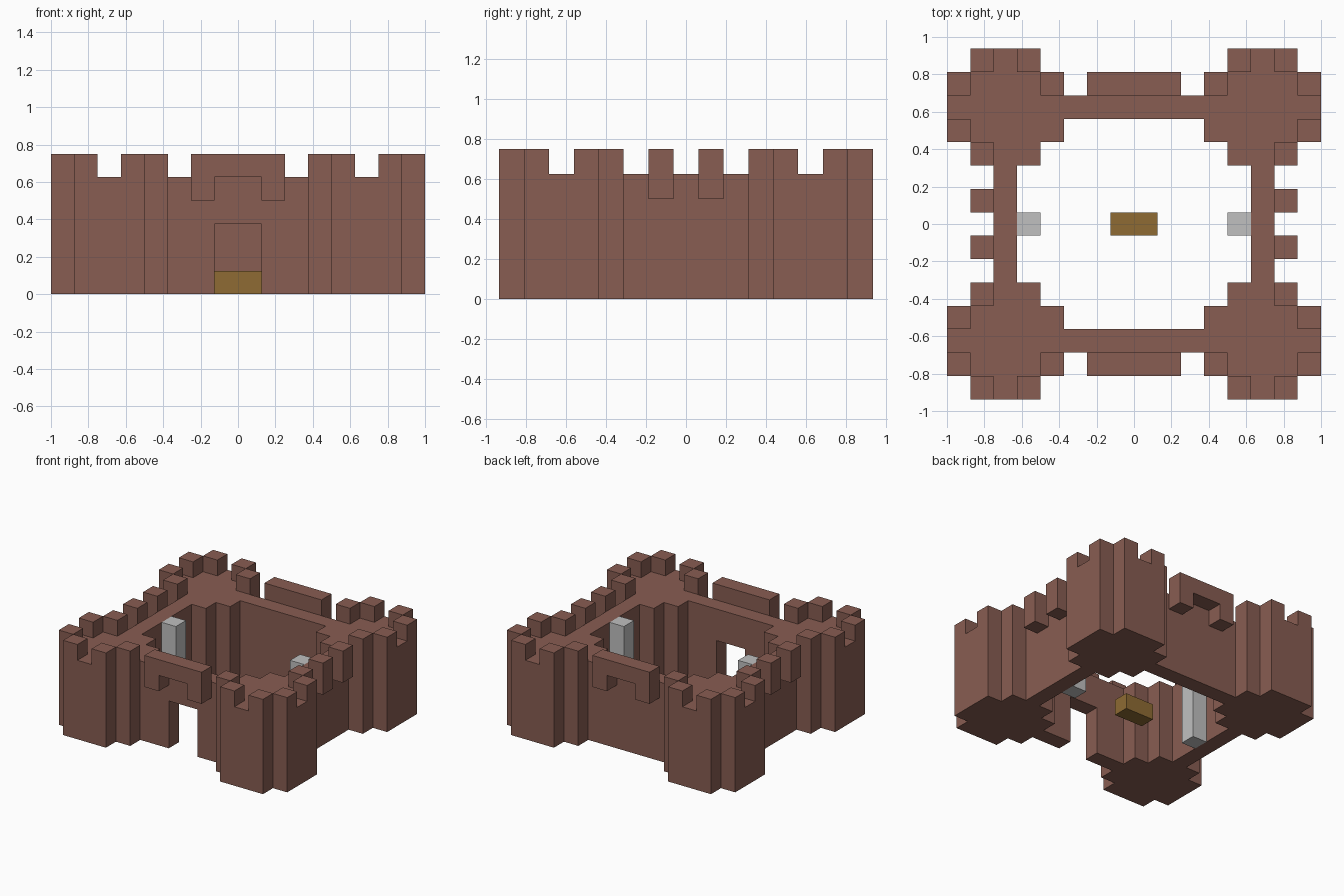
import bpy
import bmesh
from mathutils import Vector

cube = bpy.data.objects.get("Cube")
if cube:
    bpy.data.objects.remove(cube, do_unlink=True)

U = 0.125           # building block size
WALL_TOP = 5 * U
RIM_TOP = 6 * U


def make_material(name, rgb):
    def linear(v):
        v /= 255
        return v / 12.92 if v <= 0.04045 else ((v + 0.055) / 1.055) ** 2.4
    colour = [linear(v) for v in rgb] + [1]
    mat = bpy.data.materials.new(name)
    mat.use_nodes = True
    mat.diffuse_color = colour
    mat.node_tree.nodes["Principled BSDF"].inputs["Base Color"].default_value = colour
    return mat


brick = make_material("brick_brown", (136, 93, 82))
silver = make_material("silver_grey", (192, 192, 192))
gold = make_material("dark_gold", (142, 107, 51))


def prism(name, points, direction, mat):
    """Extrude a closed outline along a direction."""
    bm = bmesh.new()
    face = bm.faces.new([bm.verts.new(p) for p in points])
    out = bmesh.ops.extrude_face_region(bm, geom=[face], use_keep_orig=True)
    moved = [g for g in out["geom"] if isinstance(g, bmesh.types.BMVert)]
    bmesh.ops.translate(bm, verts=moved, vec=Vector(direction))
    bmesh.ops.recalc_face_normals(bm, faces=bm.faces)
    mesh = bpy.data.meshes.new(name)
    bm.to_mesh(mesh)
    bm.free()
    mesh.materials.append(mat)
    obj = bpy.data.objects.new(name, mesh)
    bpy.context.collection.objects.link(obj)
    return obj


def box(name, centre, size, mat):
    """Box given by its bottom centre and size."""
    (x, y, z), (w, d, h) = centre, size
    outline = [(x + i * w / 2, y + j * d / 2, z)
               for i, j in ((-1, -1), (1, -1), (1, 1), (-1, 1))]
    return prism(name, outline, (0, 0, h), mat)


# Corner towers: cross-shaped plan, six merlons on the outward arms
a, b = 1.5 * U, 2.5 * U
cross = [(a, -b), (a, -a), (b, -a), (b, a), (a, a), (a, b),
         (-a, b), (-a, a), (-b, a), (-b, -a), (-a, -a), (-a, -b)]
merlons = [(2, 1), (2, -1), (1, 2), (-1, 2), (-2, 1), (1, -2)]
for sy, depth in ((-1, "front"), (1, "back")):
    for sx, side in ((-1, "right"), (1, "left")):
        cx, cy = sx * 5.5 * U, sy * 5 * U
        label = f"{depth}_{side}_tower"
        prism(label, [(cx + x, cy + y, 0) for x, y in cross],
              (0, 0, WALL_TOP), brick)
        for i, (mx, my) in enumerate(merlons):
            box(f"{label}_merlon_{i + 1}",
                (cx + sx * mx * U, cy + sy * my * U, WALL_TOP), (U, U, U), brick)

# Front wall with a gate opening, and plain back wall
gate = [(-3, 0), (-1, 0), (-1, 3), (1, 3), (1, 0), (3, 0), (3, 5), (-3, 5)]
prism("front_gate_wall", [(x * U, -5.5 * U, z * U) for x, z in gate],
      (0, U, 0), brick)
box("back_wall", (0, 5 * U, 0), (6 * U, U, WALL_TOP), brick)

# Overhanging notched parapets on the front and back walls
notched = [(-2, 4), (-1, 4), (-1, 5), (1, 5), (1, 4), (2, 4), (2, 6), (-2, 6)]
for s, label in ((-1, "front"), (1, "back")):
    prism(f"{label}_parapet", [(x * U, s * 5.5 * U, z * U) for x, z in notched],
          (0, s * U, 0), brick)

# Side walls, their hanging merlons and the inner posts
for s, label in ((-1, "right"), (1, "left")):
    box(f"{label}_wall", (s * 5.5 * U, 0, 0), (U, 5 * U, WALL_TOP), brick)
    for t, end in ((-1, "front"), (1, "back")):
        box(f"{label}_{end}_hanging_merlon", (s * 6.5 * U, t * U, 4 * U),
            (U, U, RIM_TOP - 4 * U), brick)
    box(f"{label}_post", (s * 4.5 * U, 0, 0), (U, U, WALL_TOP), silver)

# Chest in the courtyard
box("courtyard_chest", (0, 0, 0), (2 * U, U, U), gold)
